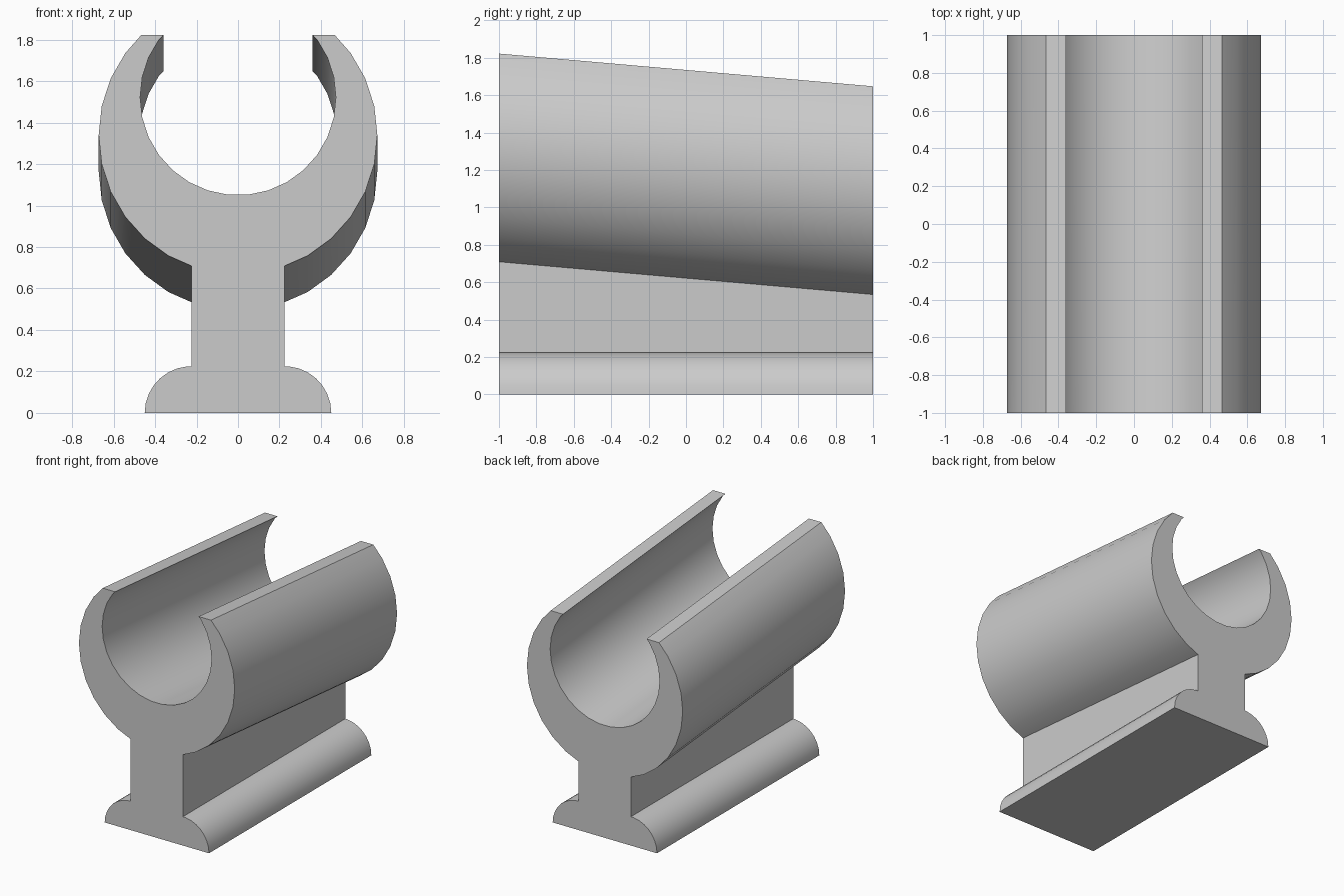
import bpy, bmesh
from math import sin, cos, radians, tan

old = bpy.data.objects.get("Cube")
if old:
    bpy.data.objects.remove(old, do_unlink=True)

HALF_LENGTH = 1.0
SLOPE = tan(radians(5))      # the cradle drops towards the back
STEM, TOP = 0.225, 1.822     # stem half width, cradle rim height
STEP = 12                    # degrees per facet


def arc(radius, cx, cz, start, end):
    """Points of a circle in the x-z plane, one per facet."""
    step = STEP if end > start else -STEP
    return [(cx + radius * cos(radians(a)), cz + radius * sin(radians(a)))
            for a in range(start, end + step, step)]


# Right half of the section: rounded foot, stem, cradle outside, cradle inside
foot = arc(0.225, STEM, 0, 0, 84) + [(STEM, 0.225)]
shell = [(STEM, 0.709)] + arc(0.672, 0, 1.34, -60, 36) + [(0.467, TOP)]
bore = [(0.36, TOP)] + arc(0.472, 0, 1.522, 36, -84)

half = [(x, z, 0.0) for x, z in foot] + [(x, z, SLOPE) for x, z in shell + bore]
section = half + [(-x, z, s) for x, z, s in reversed(half)]

# Run the section from front to back, sloping the cradle only
bm = bmesh.new()
rings = [[bm.verts.new((x, y, z - s * (y + HALF_LENGTH))) for x, z, s in section]
         for y in (-HALF_LENGTH, HALF_LENGTH)]
front, back = rings
for i in range(len(section)):
    j = (i + 1) % len(section)
    bm.faces.new((front[i], front[j], back[j], back[i]))
bm.faces.new(front)
bm.faces.new(back)
bmesh.ops.recalc_face_normals(bm, faces=bm.faces)

mesh = bpy.data.meshes.new("sloped_cradle_stand")
bm.to_mesh(mesh)
bm.free()
stand = bpy.data.objects.new("sloped_cradle_stand", mesh)
bpy.context.collection.objects.link(stand)

# Plain grey finish
grey = bpy.data.materials.new("plain_grey")
grey.use_nodes = True
colour = (0.6, 0.6, 0.6, 1)
grey.diffuse_color = colour
grey.node_tree.nodes["Principled BSDF"].inputs["Base Color"].default_value = colour
mesh.materials.append(grey)

# Smooth curves, crisp rims and corners
bpy.ops.object.select_all(action="DESELECT")
stand.select_set(True)
bpy.context.view_layer.objects.active = stand
bpy.ops.object.shade_smooth_by_angle(angle=radians(30))
